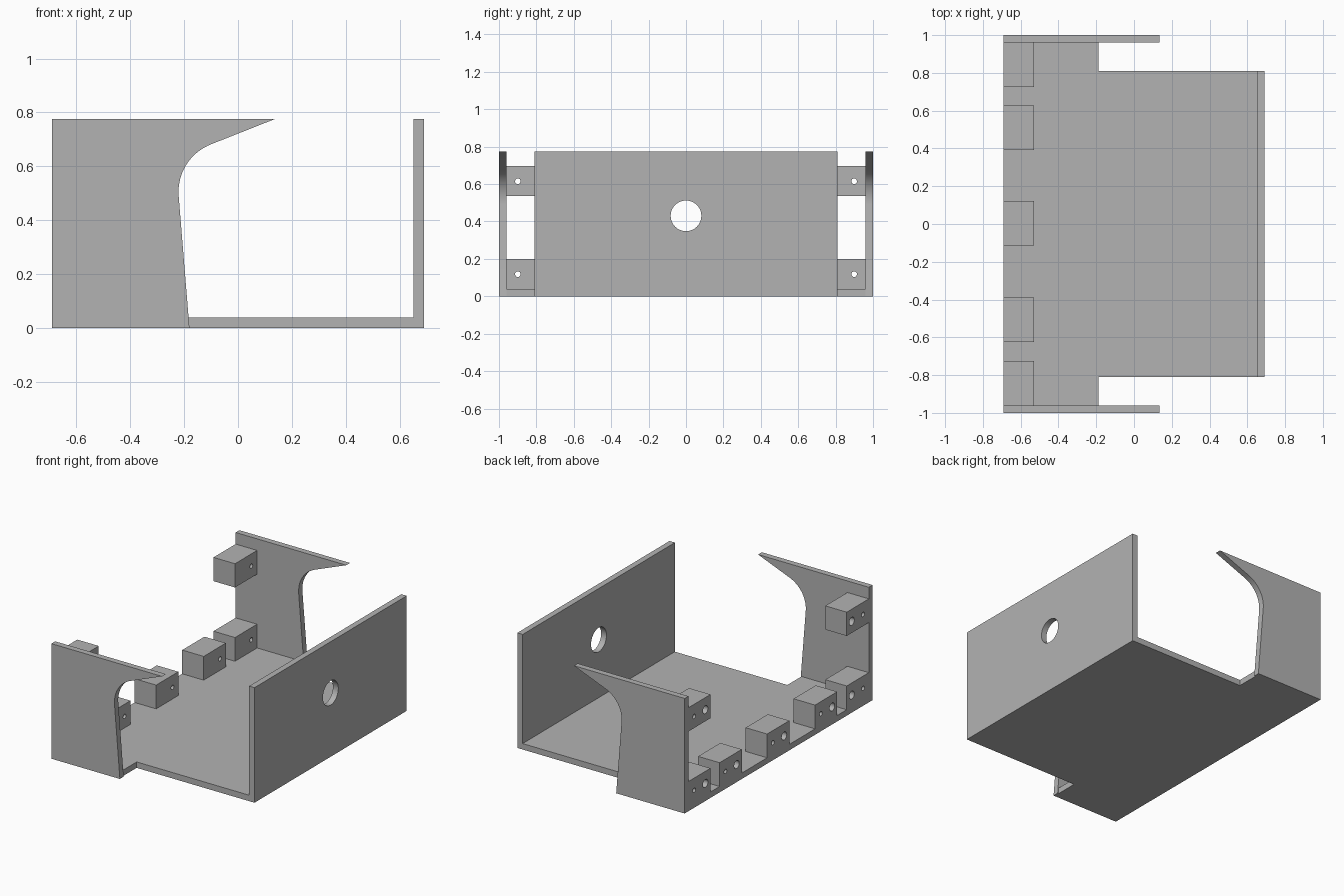
import bpy, bmesh, math
from mathutils import Vector, Matrix
from mathutils.geometry import interpolate_bezier

cube = bpy.data.objects.get("Cube")
if cube:
    bpy.data.objects.remove(cube, do_unlink=True)

grey = bpy.data.materials.new("plain_grey")
grey.use_nodes = True
colour = (0.45, 0.45, 0.45, 1)
grey.diffuse_color = colour
grey.node_tree.nodes["Principled BSDF"].inputs["Base Color"].default_value = colour

BACK, FRONT = -0.69, 0.69      # ends along x
T = 0.04                       # sheet thickness
HEIGHT = 0.775


def finish(name, bm):
    bmesh.ops.recalc_face_normals(bm, faces=bm.faces)
    mesh = bpy.data.meshes.new(name)
    bm.to_mesh(mesh)
    bm.free()
    mesh.materials.append(grey)
    obj = bpy.data.objects.new(name, mesh)
    bpy.context.collection.objects.link(obj)
    return obj


def prism(name, points, direction):
    """Extrude a closed outline along a direction."""
    bm = bmesh.new()
    face = bm.faces.new([bm.verts.new(p) for p in points])
    new = bmesh.ops.extrude_face_region(bm, geom=[face])["geom"]
    verts = [v for v in new if isinstance(v, bmesh.types.BMVert)]
    bmesh.ops.translate(bm, verts=verts, vec=direction)
    return finish(name, bm)


def box(name, x0, x1, y0, y1, z0, z1):
    outline = [(x0, y0, z0), (x1, y0, z0), (x1, y1, z0), (x0, y1, z0)]
    return prism(name, outline, (0, 0, z1 - z0))


def drill(obj, x0, x1, y, z, radius, sides):
    """Cut a round hole along x between x0 and x1."""
    bm = bmesh.new()
    place = Matrix.Translation(((x0 + x1) / 2, y, z)) @ Matrix.Rotation(math.pi / 2, 4, 'Y')
    bmesh.ops.create_cone(bm, cap_ends=True, segments=sides, radius1=radius,
                          radius2=radius, depth=x1 - x0, matrix=place)
    cutter = finish("hole_cutter", bm)
    cutter.hide_render = True
    mod = obj.modifiers.new("hole", 'BOOLEAN')
    mod.operation = 'DIFFERENCE'
    mod.solver = 'EXACT'
    mod.object = cutter
    bpy.context.view_layer.objects.active = obj
    bpy.ops.object.modifier_apply(modifier=mod.name)
    bpy.data.objects.remove(cutter, do_unlink=True)


parts = []

# Floor: wide at the back, narrower towards the front panel
half = [(FRONT - T, 0.81), (-0.188, 0.81), (-0.188, 0.96), (BACK, 0.96)]
outline = half + [(x, -y) for x, y in reversed(half)]
parts.append(prism("floor", [(x, y, 0) for x, y in outline], (0, 0, T)))

# Front panel with its round opening
panel = box("front_panel", FRONT - T, FRONT, -0.81, 0.81, 0, HEIGHT)
drill(panel, FRONT - 0.1, FRONT + 0.1, 0, 0.43, 0.082, 48)
parts.append(panel)

# Side walls with a swept, pointed edge
low, corner, high = Vector((-0.22, 0.49)), Vector((-0.231, 0.63)), Vector((-0.10, 0.682))
sweep = interpolate_bezier(low, low.lerp(corner, 0.6), high.lerp(corner, 0.6), high, 20)
profile = [(BACK, 0), (-0.18, 0)] + [(p.x, p.y) for p in sweep] + [(0.135, HEIGHT), (BACK, HEIGHT)]
for side, label in ((1, "rear"), (-1, "near")):
    points = [(x, side * 0.96, z) for x, z in profile]
    parts.append(prism(label + "_side_wall", points, (0, side * T, 0)))


# Mounting blocks, each with a through hole and a wider blind hole
def mounting_block(name, y, z, side):
    block = box(name, BACK, -0.53, y - 0.118, y + 0.118, z, z + 0.16)
    drill(block, BACK - 0.1, -0.4, y + side * 0.056, z + 0.078, 0.015, 20)
    drill(block, BACK - 0.1, BACK + 0.11, y - side * 0.064, z + 0.078, 0.027, 24)
    parts.append(block)


for y in (-0.506, 0.004, 0.51):
    mounting_block("floor_block", y, T, 1)
for side in (1, -1):
    for z, label in ((T, "lower"), (0.537, "upper")):
        mounting_block(label + "_corner_block", side * 0.843, z, side)

# Smooth the round edges, keep the corners sharp
bpy.ops.object.select_all(action='DESELECT')
for part in parts:
    part.select_set(True)
bpy.context.view_layer.objects.active = parts[0]
bpy.ops.object.shade_smooth_by_angle(angle=math.radians(30))
